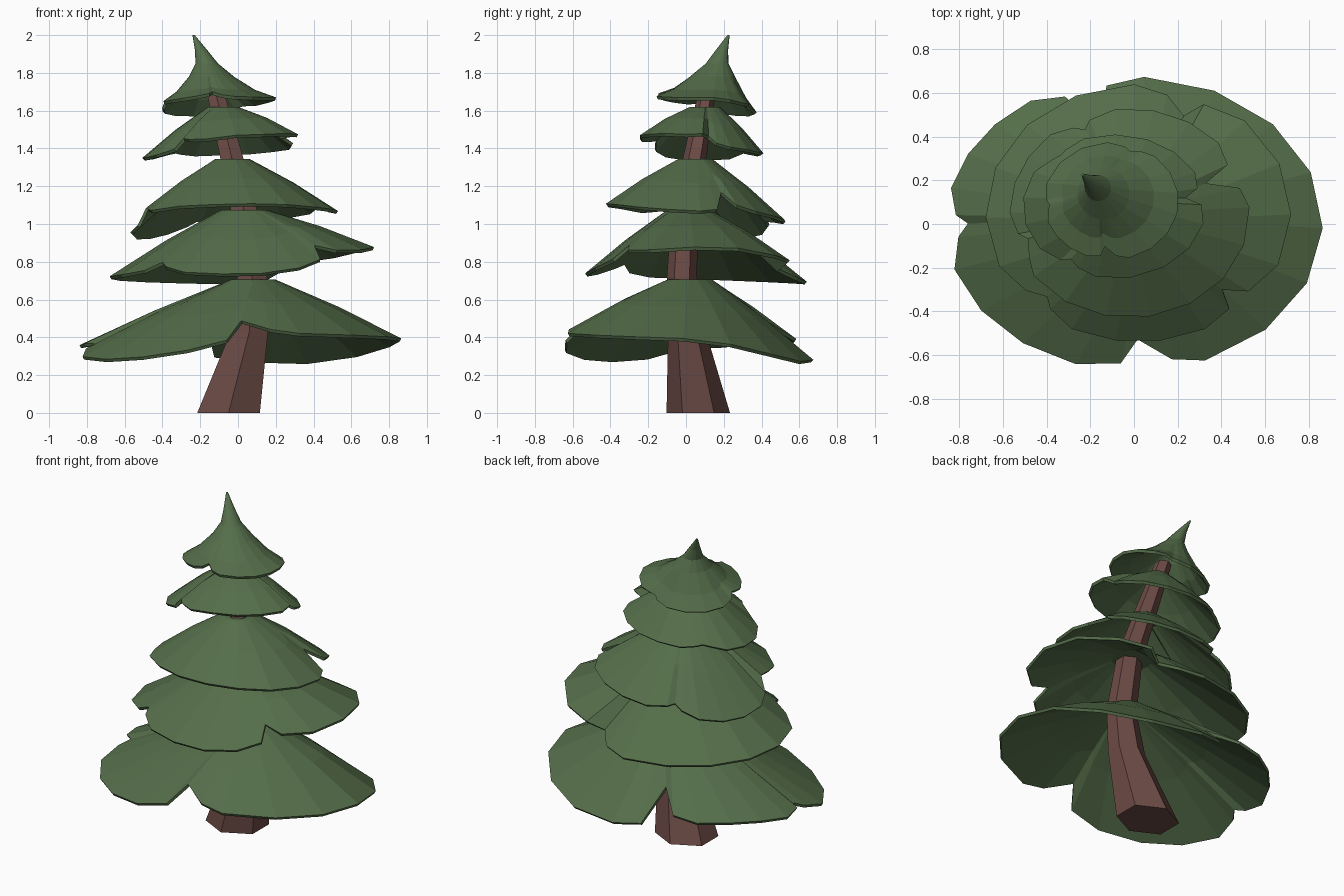
import bpy, bmesh
from math import cos, sin, radians, pi
from mathutils import Vector

if "Cube" in bpy.data.objects:
    bpy.data.objects.remove(bpy.data.objects["Cube"])


def material(name, rgb):
    m = bpy.data.materials.new(name)
    m.diffuse_color = (*rgb, 1)
    m.use_nodes = True
    m.node_tree.nodes["Principled BSDF"].inputs["Base Color"].default_value = m.diffuse_color
    return m


GREEN = material("foliage_green", (0.09, 0.155, 0.068))
BROWN = material("bark_brown", (0.15, 0.07, 0.06))


def loft(name, rings, mat, cap_end):
    """Skin rings of points listed from first to last."""
    bm = bmesh.new()
    vs = [[bm.verts.new(p) for p in ring] for ring in rings]
    n = len(vs[0])
    for a, b in zip(vs, vs[1:]):
        for i in range(n):
            j = (i + 1) % n
            bm.faces.new((a[i], b[i], b[j], a[j]))
    bm.faces.new(vs[0])
    if cap_end:
        bm.faces.new(vs[-1][::-1])
        bmesh.ops.recalc_face_normals(bm, faces=bm.faces)
    me = bpy.data.meshes.new(name)
    bm.to_mesh(me)
    bm.free()
    me.materials.append(mat)
    ob = bpy.data.objects.new(name, me)
    bpy.context.collection.objects.link(ob)
    return ob


def sample(values, t):
    f = t * (len(values) - 1)
    i = min(int(f), len(values) - 2)
    return values[i] + (values[i + 1] - values[i]) * (f - i)


def tier(name, spine, center, axes, lobes):
    """Drooping skirt of lobes: spine rings (x, y, z, r), then a lobed rim.
    Each lobe is (start angle, end angle, depth of first notch, rim heights)."""
    x, y, z, r = spine[-1]
    angles, rim = [], []
    for a0, a1, notch, heights in lobes:
        n = max(5, round((a1 - a0) / 22))
        # notch point, then lobe with rounded ends
        steps = [(0.0, notch), (0.06, 0.06)]
        steps += [(k / n, 0) for k in range(1, n)] + [(0.95, 0.05)]
        for t, pull in steps:
            a = radians(a0 + (a1 - a0) * t)
            p = Vector((center[0] + axes[0] * cos(a),
                        center[1] + axes[1] * sin(a), sample(heights, t)))
            rim.append(p.lerp(Vector((x, y, z)), pull))
            angles.append(a)
    rings = [[Vector((sx + sr * cos(a), sy + sr * sin(a), sz)) for a in angles]
             for sx, sy, sz, sr in spine]
    bulge = Vector((0, 0, 0.012 if len(spine) == 1 else -0.015))
    mid = [p.lerp(q, 0.5) + bulge for p, q in zip(rings[-1], rim)]
    ob = loft(name, rings + [mid, rim], GREEN, False)
    mod = ob.modifiers.new("thickness", 'SOLIDIFY')
    mod.thickness = 0.018
    mod.offset = -1


# foliage tiers, bottom to top
tier("foliage_tier_1", [(0.08, 0.02, 0.705, 0.12)], (0, 0), (0.865, 0.675), [
    (-90, 109, 0.21, (0.43, 0.41, 0.39, 0.27, 0.29)),
    (109, 180, 0.32, (0.37, 0.38, 0.345)),
    (180, 270, 0.11, (0.325, 0.28, 0.30, 0.38))])
tier("foliage_tier_2", [(0.03, 0.02, 1.075, 0.12)], (0.02, 0.05), (0.70, 0.59), [
    (-47, 69, 0.2, (0.84, 0.88, 0.87, 0.78)),
    (69, 227, 0.18, (0.69, 0.70, 0.72, 0.74)),
    (227, 313, 0.12, (0.76, 0.735, 0.74, 0.81))])
tier("foliage_tier_3", [(-0.03, 0.05, 1.345, 0.09)], (-0.02, 0.05), (0.55, 0.48), [
    (-164, 24, 0.12, (1.05, 1.10, 1.11, 1.08, 1.06)),
    (24, 115, 0.3, (1.09, 1.03, 1.0)),
    (115, 196, 0.12, (0.98, 0.92, 0.98))])
tier("foliage_tier_4", [(-0.08, 0.1, 1.62, 0.08)], (-0.09, 0.08), (0.42, 0.33), [
    (-123, 8, 0.12, (1.43, 1.47, 1.48, 1.47)),
    (8, 130, 0.22, (1.42, 1.38, 1.365)),
    (130, 237, 0.08, (1.365, 1.35, 1.35, 1.39))])
tier("foliage_top", [(-0.235, 0.225, 2.0, 0.006), (-0.195, 0.19, 1.92, 0.033),
                     (-0.165, 0.165, 1.85, 0.06), (-0.14, 0.14, 1.78, 0.12)],
     (-0.105, 0.105), (0.31, 0.27), [
    (-95, 70, 0.2, (1.68, 1.67, 1.67, 1.62)),
    (70, 185, 0.12, (1.60, 1.575, 1.61)),
    (185, 265, 0.1, (1.64, 1.66, 1.69))])

# leaning six-sided trunk
path = [(-0.05, 0.065, 0, 0.168), (0.06, 0.005, 0.43, 0.1), (0.075, -0.022, 0.72, 0.08),
        (0.03, -0.005, 1.08, 0.07), (-0.045, 0.055, 1.4, 0.06), (-0.125, 0.115, 1.72, 0.045)]
loft("trunk", [[Vector((x + 1.14 * r * cos(pi / 2 + k * pi / 3),
                        y + r * sin(pi / 2 + k * pi / 3), z))
                for k in range(6)] for x, y, z, r in path], BROWN, True)
